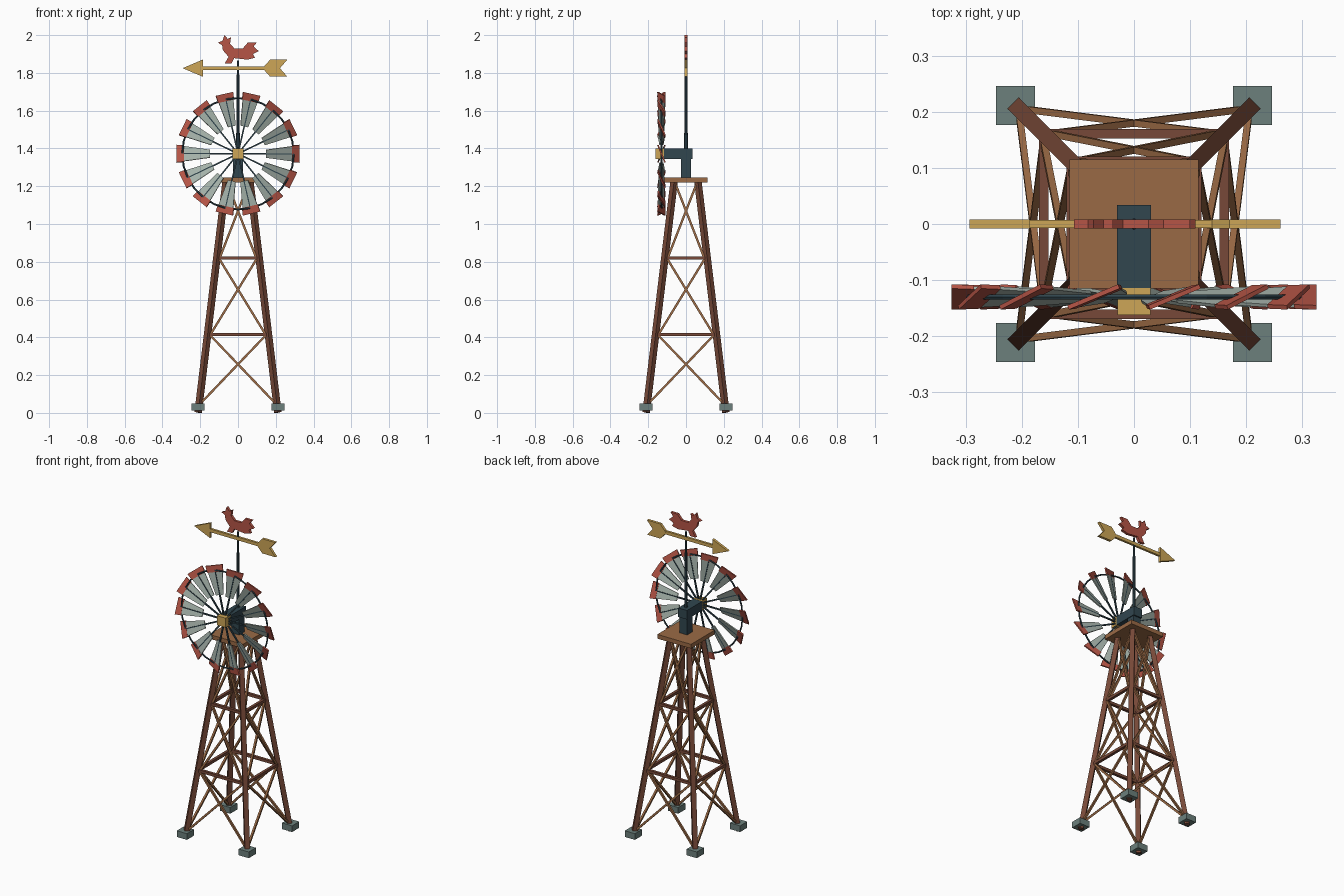
import bpy, bmesh, math
from mathutils import Vector, Matrix

cube = bpy.data.objects.get("Cube")
if cube:
    bpy.data.objects.remove(cube, do_unlink=True)


def material(name, hexcode):
    srgb = [int(hexcode[i:i + 2], 16) / 255 for i in (0, 2, 4)]
    rgba = [c / 12.92 if c < 0.04 else ((c + 0.055) / 1.055) ** 2.4 for c in srgb] + [1]
    m = bpy.data.materials.new(name)
    m.use_nodes = True
    m.diffuse_color = rgba
    m.node_tree.nodes["Principled BSDF"].inputs["Base Color"].default_value = rgba
    return m


DARK_WOOD = material("dark wood", "774938")
LIGHT_WOOD = material("light wood", "9A6A45")
SLATE = material("slate metal", "31464F")
STONE = material("stone grey", "6C807C")
STEEL = material("pale steel", "A6B3AB")
RED = material("barn red", "B65546")
GOLD = material("brass gold", "CDA657")


def finish(bm, name, mat, matrix=Matrix()):
    bmesh.ops.recalc_face_normals(bm, faces=bm.faces)
    mesh = bpy.data.meshes.new(name)
    bm.to_mesh(mesh)
    bm.free()
    mesh.transform(matrix)
    mesh.materials.append(mat)
    obj = bpy.data.objects.new(name, mesh)
    bpy.context.collection.objects.link(obj)
    return obj


def box(name, mat, centre, size):
    bm = bmesh.new()
    bmesh.ops.create_cube(bm, size=1)
    finish(bm, name, mat, Matrix.Translation(centre) @ Matrix.Diagonal((*size, 1)))


def beam(name, mat, a, b, width, hint):
    """Square bar from a to b, one side facing the hint direction."""
    a, b = Vector(a), Vector(b)
    d = (b - a).normalized()
    s = d.cross(Vector(hint)).normalized()
    u = s.cross(d)
    frame = Matrix((s, u, d)).transposed().to_4x4()
    bm = bmesh.new()
    bmesh.ops.create_cube(bm, size=1)
    finish(bm, name, mat, Matrix.Translation((a + b) / 2) @ frame
           @ Matrix.Diagonal((width, width, (b - a).length, 1)))


def plate(name, mat, outline, thickness, matrix=Matrix()):
    """Outline in the XZ plane, given thickness along Y."""
    bm = bmesh.new()
    face = bm.faces.new([bm.verts.new((x, -thickness / 2, z)) for x, z in outline])
    ext = bmesh.ops.extrude_face_region(bm, geom=[face])["geom"]
    bmesh.ops.translate(bm, vec=(0, thickness, 0),
                        verts=[v for v in ext if isinstance(v, bmesh.types.BMVert)])
    finish(bm, name, mat, matrix)


# Tower: the legs lean in towards the platform
def leg_offset(z):
    return 0.211 - 0.148 * z / 1.225


LEVELS = (0.06, 0.415, 0.82, 1.21)
for sx in (-1, 1):
    for sy in (-1, 1):
        lo, hi = leg_offset(0), leg_offset(1.225)
        beam("leg", DARK_WOOD, (sx * lo, sy * lo, 0.003), (sx * hi, sy * hi, 1.225),
             0.028, (sx, sy, 0))
        box("foot_block", STONE, (sx * 0.211, sy * 0.211, 0.031), (0.069, 0.069, 0.038))

# Rails and cross braces on each of the four sides
for side in range(4):
    turn = Matrix.Rotation(side * math.pi / 2, 3, "Z")
    normal = turn @ Vector((0, -1, 0))
    for z in LEVELS[1:3]:
        r = leg_offset(z)
        beam("rail", DARK_WOOD, turn @ Vector((-r, -r, z)), turn @ Vector((r, -r, z)),
             0.017, (0, 0, 1))
    for z0, z1 in zip(LEVELS, LEVELS[1:]):
        r0, r1 = leg_offset(z0), leg_offset(z1)
        for s in (-1, 1):
            beam("cross_brace", LIGHT_WOOD, turn @ Vector((-s * (r0 - 0.015), -r0, z0)),
                 turn @ Vector((s * (r1 - 0.01), -r1, z1)), 0.012, normal)

box("platform", LIGHT_WOOD, (0, 0, 1.232), (0.23, 0.23, 0.026))

# Gear head and mast
AXIS = 1.372
box("head_post", SLATE, (0, 0, 1.295), (0.052, 0.052, 0.11))
box("gear_box", SLATE, (0, -0.041, AXIS), (0.06, 0.15, 0.056))
box("hub", GOLD, (0, -0.138, AXIS), (0.058, 0.048, 0.058))
bm = bmesh.new()
bmesh.ops.create_cone(bm, cap_ends=True, segments=8, radius1=0.010, radius2=0.006, depth=0.47)
finish(bm, "mast", SLATE, Matrix.Translation((0, 0, 1.63)))

# Wheel: pitched blades with red tips, spokes and a rim
BLADES = 14
wheel = Matrix.Translation((0, -0.13, AXIS))
pitch = Matrix.Rotation(math.radians(22), 4, "Z")
blade = [(-0.022, 0.148), (0.022, 0.148), (0.043, 0.288), (-0.043, 0.288)]
tip = [(-0.046, 0.285), (0.046, 0.285), (0.050, 0.325), (-0.050, 0.325)]
for i in range(BLADES):
    spin = wheel @ Matrix.Rotation((i + 0.5) * math.tau / BLADES, 4, "Y")
    plate("blade", STEEL, blade, 0.006, spin @ pitch)
    plate("blade_tip", RED, tip, 0.008, spin @ pitch)
    beam("spoke", SLATE, spin @ Vector((0, 0, 0.02)), spin @ Vector((0, 0, 0.3)),
         0.008, (0, 1, 0))
bpy.ops.mesh.primitive_torus_add(major_segments=28, minor_segments=6, major_radius=0.295,
                                 minor_radius=0.005, location=(0, -0.13, AXIS),
                                 rotation=(math.pi / 2, 0, 0))
rim = bpy.context.object
rim.name = "wheel_rim"
rim.data.materials.append(SLATE)

# Weather vane: arrow with notched tail, rooster on top
vane = Matrix.Translation((0, 0, 1.825))
box("arrow_shaft", GOLD, (0, 0, 1.825), (0.4, 0.014, 0.02))
plate("arrow_head", GOLD, [(-0.293, 0), (-0.185, 0.046), (-0.185, -0.046)], 0.016, vane)
plate("arrow_tail", GOLD, [(0.13, 0), (0.17, 0.045), (0.261, 0.045), (0.222, 0),
                           (0.261, -0.045), (0.17, -0.045)], 0.016, vane)
rooster = [(-0.107, 1.96), (-0.082, 1.97), (-0.072, 2.0), (-0.054, 1.98), (-0.037, 1.988),
           (-0.042, 1.955), (-0.02, 1.93), (0.026, 1.93), (0.053, 1.962), (0.1, 1.962),
           (0.083, 1.94), (0.11, 1.915), (0.08, 1.9), (0.09, 1.88), (0.05, 1.87),
           (-0.02, 1.878), (-0.035, 1.85), (-0.07, 1.85), (-0.05, 1.885), (-0.08, 1.92),
           (-0.084, 1.947)]
plate("rooster", RED, rooster, 0.016)
